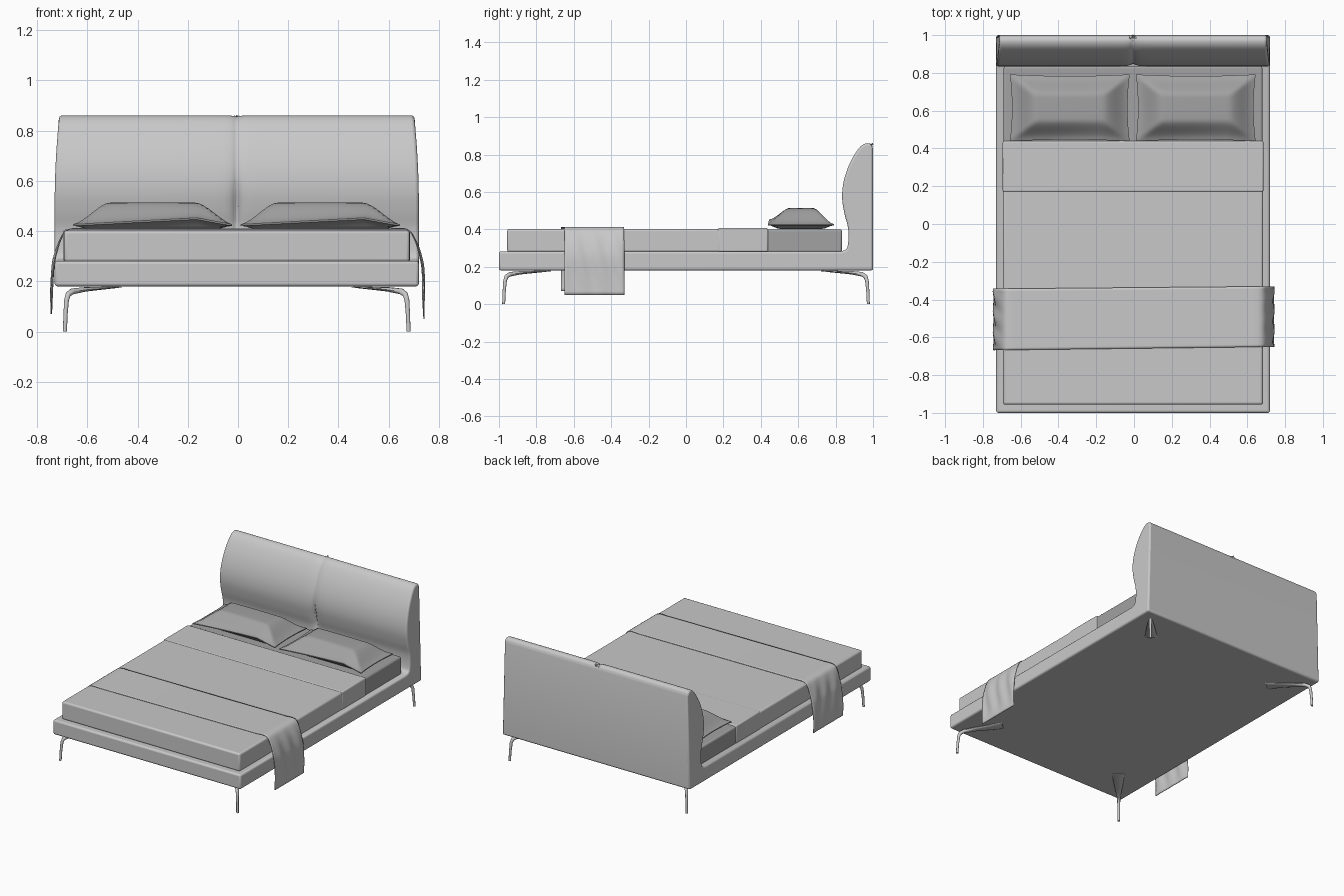
import bpy, bmesh, math
from mathutils import Vector

cube = bpy.data.objects.get("Cube")
if cube:
    bpy.data.objects.remove(cube, do_unlink=True)

CX = -0.005  # centre line of the bed body


def material(name, value):
    m = bpy.data.materials.new(name)
    m.use_nodes = True
    colour = (value, value, value, 1)
    m.diffuse_color = colour
    bsdf = m.node_tree.nodes["Principled BSDF"]
    bsdf.inputs["Base Color"].default_value = colour
    bsdf.inputs["Roughness"].default_value = 0.8
    return m


LIGHT = material("light grey", 0.58)
DARK = material("dark grey", 0.36)


def finish(name, bm, mat, bevel=0, thickness=0):
    bmesh.ops.recalc_face_normals(bm, faces=bm.faces)
    me = bpy.data.meshes.new(name)
    bm.to_mesh(me)
    bm.free()
    me.materials.append(mat)
    ob = bpy.data.objects.new(name, me)
    bpy.context.scene.collection.objects.link(ob)
    if thickness:
        mod = ob.modifiers.new("Thickness", "SOLIDIFY")
        mod.thickness = thickness
        mod.offset = 0
    if bevel:
        mod = ob.modifiers.new("Rounded edges", "BEVEL")
        mod.width = bevel
        mod.segments = 3
        mod.limit_method = "ANGLE"
        mod.angle_limit = math.radians(50)
        mod.use_clamp_overlap = False
    me.shade_smooth()
    me.set_sharp_from_angle(angle=math.radians(40))
    return ob


def loft(rings, closed=True, caps=True):
    """Skin a list of point rings."""
    bm = bmesh.new()
    vs = [[bm.verts.new(p) for p in ring] for ring in rings]
    n = len(vs[0])
    for a, b in zip(vs, vs[1:]):
        for i in range(n if closed else n - 1):
            j = (i + 1) % n
            bm.faces.new((a[i], a[j], b[j], b[i]))
    if closed and caps:
        bm.faces.new(vs[0])
        bm.faces.new(vs[-1])
    return bm


def box(name, x, y, z, mat, bevel):
    rings = [[(px, y[0], z[0]), (px, y[1], z[0]), (px, y[1], z[1]), (px, y[0], z[1])] for px in x]
    return finish(name, loft(rings), mat, bevel)


def spline(points, steps):
    """Smooth curve through the points."""
    pts = [Vector(p) for p in points]
    pts = [pts[0]] + pts + [pts[-1]]
    out = []
    for a, b, c, d in zip(pts, pts[1:], pts[2:], pts[3:]):
        for k in range(steps):
            t = k / steps
            out.append(0.5 * (2 * b + (c - a) * t + (2 * a - 5 * b + 4 * c - d) * t * t
                              + (3 * b - a - 3 * c + d) * t ** 3))
    return out + [pts[-1]]


# Frame and padded headboard: one side profile swept across, with a pinched centre seam
board = spline([(0.825, 0.282), (0.858, 0.295), (0.868, 0.34), (0.866, 0.41), (0.848, 0.48),
                (0.835, 0.56), (0.84, 0.64), (0.862, 0.72), (0.895, 0.79), (0.932, 0.842),
                (0.965, 0.86), (0.99, 0.853), (1.0, 0.83)], 4)
profile = [Vector((-1, 0.18)), Vector((-1, 0.282))] + board + [Vector((1, 0.18))]
half = [0.004, 0.01, 0.018, 0.03, 0.05, 0.09, 0.4, 0.725]
rings = []
for x in [-h for h in reversed(half)] + [0] + half:
    ring = []
    for y, z in profile:
        pinch = 0
        if z > 0.36 and y < 0.985:
            depth = 0.012 + 0.02 * math.exp(-((z - 0.5) / 0.09) ** 2)
            pinch = depth * math.exp(-abs(x) / 0.016) * min(1, (z - 0.36) / 0.06)
        taper = 1 - 0.025 * max(0, (z - 0.5) / 0.36) ** 2
        ring.append((CX + x * taper, y + pinch, z - pinch * 0.3 * (z > 0.84)))
    rings.append(ring)
finish("frame_and_headboard", loft(rings), LIGHT, 0.012)

# Mattress, cover and folded cover edge
box("mattress", (CX - 0.685, CX + 0.685), (-0.95, 0.835), (0.275, 0.4), DARK, 0.012)
box("bed_cover", (CX - 0.688, CX + 0.688), (-0.956, 0.437), (0.278, 0.403), LIGHT, 0.012)
box("cover_fold", (CX - 0.69, CX + 0.69), (0.17, 0.439), (0.28, 0.406), LIGHT, 0.008)

# Throw hanging over both sides
path = spline([(-0.743, 0.07), (-0.742, 0.16), (-0.737, 0.25), (-0.729, 0.3), (-0.705, 0.37),
               (-0.675, 0.407), (-0.6, 0.409)], 4)
path += spline([(0.6, 0.409), (0.672, 0.408), (0.705, 0.365), (0.727, 0.3), (0.737, 0.24),
                (0.738, 0.15), (0.74, 0.05)], 4)
rows = 24
rings = []
for x, z in path:
    side = (x + 0.74) / 1.48
    front, back = -0.668 + 0.018 * side, -0.343 + 0.013 * side
    ring = []
    for j in range(rows + 1):
        t = j / rows
        hang = min(1, max(0, (0.41 - z) / 0.1)) * min(1, max(0, (z - 0.05) / 0.1))
        wave = 0.004 * hang * math.sin(t * 19 + z * 14) * math.copysign(1, x)
        ring.append((x + wave, front + (back - front) * t, z))
    rings.append(ring)
finish("throw_blanket", loft(rings, closed=False), LIGHT, thickness=0.004)


# Pillows: a flattened cushion with a thin rim and pointed corners
def smooth(t):
    t = min(1, max(0, t))
    return t * t * (3 - 2 * t)


def pillow(name, cx, cy):
    nu, nv = 36, 24
    bm = bmesh.new()

    def point(i, j, upper):
        u, v = 2 * i / nu - 1, 2 * j / nv - 1
        x = cx + 0.317 * u * (1 - 0.035 * (1 - v * v))
        y = cy + 0.177 * v * (1 - 0.05 * (1 - u * u))
        lift = (u + 1) / 1.55 if u < 0.55 else (1 - u) / 0.45
        rim = 0.424 + 0.026 * lift * (1 - v) / 2
        inset = min((1 - abs(u)) / 0.42, (1 - abs(v)) / 0.6)
        if upper:
            crown = 0.512 - 0.012 * (u * u + v * v) / 2
            z = rim + 0.003 + (crown - rim) * (0.65 * smooth(inset) + 0.35 * min(1, inset))
        else:
            z = rim - 0.003 + (0.406 - rim) * smooth(inset * 1.8)
        return bm.verts.new((x, y, z))

    for upper in (True, False):
        g = [[point(i, j, upper) for j in range(nv + 1)] for i in range(nu + 1)]
        for i in range(nu):
            for j in range(nv):
                bm.faces.new((g[i][j], g[i + 1][j], g[i + 1][j + 1], g[i][j + 1]))
    # Join the two halves along the rim
    bmesh.ops.bridge_loops(bm, edges=[e for e in bm.edges if e.is_boundary])
    finish(name, bm, DARK)


pillow("right_pillow", -0.34, 0.615)
pillow("left_pillow", 0.327, 0.615)


# Legs: slim posts bending into arms that flare diagonally under the frame
# Stations: distance inwards, height, width, thickness
stations = [(0, 0, 0.016, 0.016), (0.004, 0.07, 0.017, 0.017), (0.01, 0.125, 0.019, 0.02),
            (0.02, 0.148, 0.021, 0.024), (0.045, 0.16, 0.026, 0.024),
            (0.12, 0.168, 0.045, 0.018), (0.3, 0.177, 0.085, 0.006)]


def leg(name, sx, sy):
    inward = Vector((-0.65 * sx, -0.76 * sy, 0))
    across = Vector((-inward.y, inward.x, 0))
    foot = Vector((CX + 0.684 * sx, 0.975 * sy, 0))
    centres = [foot + inward * s[0] + Vector((0, 0, s[1])) for s in stations]
    rings = []
    for k, (c, s) in enumerate(zip(centres, stations)):
        along = (centres[min(k + 1, len(centres) - 1)] - centres[max(k - 1, 0)]).normalized()
        if k == 0:
            along = Vector((0, 0, 1))
        normal = along.cross(across).normalized()
        angles = [math.tau * i / 12 for i in range(12)]
        rings.append([c + across * math.cos(a) * s[2] / 2 + normal * math.sin(a) * s[3] / 2
                      for a in angles])
    finish(name, loft(rings), LIGHT)


for sx, side in ((-1, "right"), (1, "left")):
    for sy, end in ((-1, "front"), (1, "back")):
        leg(f"{end}_{side}_leg", sx, sy)
